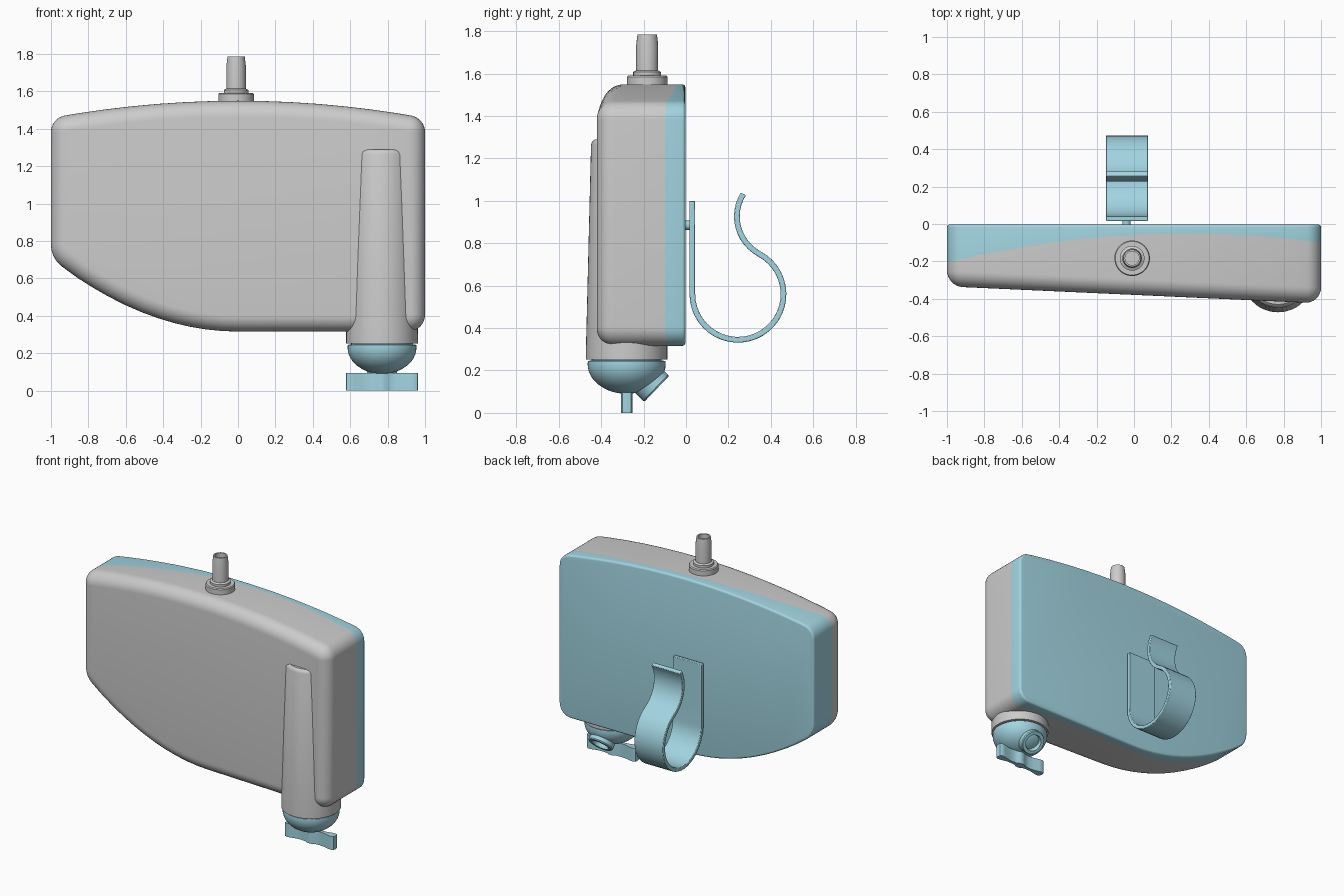
import bpy, bmesh, math
from mathutils import Vector, Matrix

if "Cube" in bpy.data.objects:
    bpy.data.objects.remove(bpy.data.objects["Cube"])

teal = bpy.data.materials.new("teal")
teal.diffuse_color = (0.36, 0.66, 0.75, 1)
teal.use_nodes = True
teal.node_tree.nodes["Principled BSDF"].inputs["Base Color"].default_value = teal.diffuse_color


def finish(name, bm, mat=None, angle=35):
    bmesh.ops.remove_doubles(bm, verts=bm.verts, dist=1e-5)
    bmesh.ops.recalc_face_normals(bm, faces=bm.faces)
    me = bpy.data.meshes.new(name)
    bm.to_mesh(me)
    bm.free()
    ob = bpy.data.objects.new(name, me)
    bpy.context.collection.objects.link(ob)
    if mat:
        me.materials.append(mat)
    bpy.ops.object.select_all(action='DESELECT')
    ob.select_set(True)
    bpy.context.view_layer.objects.active = ob
    bpy.ops.object.shade_smooth_by_angle(angle=math.radians(angle))
    return ob


def loft(name, rings, mat=None, cap_start=False, cap_end=False):
    bm = bmesh.new()
    vr = [[bm.verts.new(p) for p in ring] for ring in rings]
    for a, b in zip(vr, vr[1:]):
        for i in range(len(a)):
            j = (i + 1) % len(a)
            bm.faces.new((a[i], a[j], b[j], b[i]))
    if cap_start:
        bm.faces.new(vr[0])
    if cap_end:
        bm.faces.new(vr[-1])
    return finish(name, bm, mat)


def lathe(name, profile, origin, axis=(0, 0, 1), mat=None, n=48):
    """Spin (radius, height) points around an axis."""
    m = Matrix.Translation(origin) @ Vector(axis).to_track_quat('Z', 'Y').to_matrix().to_4x4()
    rings = [[m @ Vector((r * math.cos(2 * math.pi * i / n), r * math.sin(2 * math.pi * i / n), h))
              for i in range(n)] for r, h in profile]
    return loft(name, rings, mat, True, True)


def fillet(a, c, b, r, n=8):
    """Points of an arc of radius r rounding corner c between a and b."""
    u, v = (a - c).normalized(), (b - c).normalized()
    half = u.angle(v) / 2
    mid = c + (u + v).normalized() * (r / math.sin(half))
    p, q = c + u * (r / math.tan(half)) - mid, c + v * (r / math.tan(half)) - mid
    w = p.angle(q)
    return [mid + (p * math.sin(w * (1 - k / n)) + q * math.sin(w * k / n)) / math.sin(w)
            for k in range(n + 1)]


# Body outline in x-z: bowed top, sweeping lower left side
def top(x):
    return 1.55 - 0.092 * x * x


def low(x):
    return 0.316 + (0.39 * x * x if x < 0 else 0)


raw = []
for i in range(-6, 7):
    raw.append((i / 7, top(i / 7), 0))
raw += [(1, top(1), 0.09), (1, low(1), 0.09)]
raw += [(0.5, low(0.5), 0)]
raw += [(-0.86 * i / 10, low(-0.86 * i / 10), 0) for i in range(11)]
raw += [(-1, low(-1), 0.15), (-1, top(-1), 0.09)]
outline = []
for i, (x, z, r) in enumerate(raw):
    c = Vector((x, z))
    a, b = Vector(raw[i - 1][:2]), Vector(raw[(i + 1) % len(raw)][:2])
    outline += fillet(a, c, b, r) if r else [c]
normals = []
for i, p in enumerate(outline):
    a = (p - outline[i - 1]).normalized()
    b = (outline[(i + 1) % len(outline)] - p).normalized()
    t = (a + b).normalized()
    normals.append(Vector((t.y, -t.x)))       # inward for a clockwise outline


def ring(inset, depth):
    pts = [p + n * inset for p, n in zip(outline, normals)]
    return [(p.x, depth(p.x), p.y) for p in pts]


def split(x):
    return -0.05 - 0.0946 * (x - 0.28) ** 2


def front(x):
    return -0.379 - 0.0455 * x


BACK, R = -0.003, 0.085
# Back cover, ending on the curved parting line
back = [ring(0.015 * (1 - math.sin(t)), lambda x, t=t: BACK - 0.015 * (1 - math.cos(t)))
        for t in (0, math.pi / 8, math.pi / 4, 3 * math.pi / 8, math.pi / 2)]
loft("back_cover", back + [ring(0, split)], teal, cap_start=True)

# Front housing with rounded front edge
rounded = []
for k in range(9):
    t = k / 8 * math.pi / 2
    rounded.append(ring(R * (1 - math.cos(t)),
                        lambda x, t=t: front(x) + R * (1 - math.sin(t))))
loft("front_housing", [ring(0, split)] + rounded, cap_end=True)

# Tapered valve column bulging from the front
VX, VY = 0.77, -0.28
lathe("valve_column", [(0.15, 0.252), (0.192, 0.252), (0.192, 0.30), (0.168, 1.265),
                       (0.163, 1.28), (0.15, 1.29), (0.0001, 1.295)], (VX, VY, 0))

# Valve dome with a thin rim
dome = [(0.15, 0.262), (0.165, 0.262), (0.165, 0.247), (0.183, 0.245), (0.184, 0.23)]
for k in range(1, 13):
    t = k / 12 * math.pi / 2
    dome.append((max(0.184 * math.cos(t), 0.0005), 0.23 - 0.14 * math.sin(t)))
lathe("valve_dome", dome, (VX, VY, 0), mat=teal)

# Angled outlet with hollow end
lathe("outlet", [(0.085, 0.05), (0.085, 0.19), (0.08, 0.197), (0.058, 0.197),
                 (0.054, 0.19), (0.054, 0.12)], (VX, VY, 0.25), (0, 0.72, -0.69), teal)

# Wing handle: waisted plan outline around a central hub
half = [(0.0, 0.027), (0.02, 0.025), (0.035, 0.014), (0.07, 0.011), (0.11, 0.014),
        (0.15, 0.024), (0.175, 0.027), (0.19, 0.02), (0.193, 0.0)]
plan = half + [(x, -y) for x, y in half[-2::-1]]
plan += [(-x, -y) for x, y in half[1:]] + [(-x, y) for x, y in half[-2:0:-1]]
loft("wing_handle", [[(VX + x, VY + y, z) for x, y in plan] for z in (0, 0.095)],
     teal, True, True)
lathe("handle_stem", [(0.027, 0.0), (0.027, 0.13)], (VX, VY, 0), mat=teal, n=24)

# Hollow top connector with stepped flange
lathe("top_connector", [(0.095, 1.50), (0.095, 1.585), (0.09, 1.592), (0.066, 1.592),
                        (0.066, 1.608), (0.052, 1.615), (0.052, 1.735), (0.046, 1.786),
                        (0.037, 1.786), (0.037, 1.60)], (-0.01, -0.183, 0))

# Spring clip: strip following a y-z path
path = [Vector((0.03, 1.0)), Vector((0.03, 0.85)), Vector((0.03, 0.7))]
path += [Vector((0.245 + 0.215 * math.cos(t), 0.56 + 0.215 * math.sin(t)))
         for t in (math.radians(180 + 242 * k / 28) for k in range(29))]
path += [Vector((0.44 + 0.2 * math.cos(t), 0.927 + 0.2 * math.sin(t)))
         for t in (math.radians(242 - 94 * k / 12) for k in range(1, 13))]
strip = []
for i, p in enumerate(path):
    t = (path[min(i + 1, len(path) - 1)] - path[max(i - 1, 0)]).normalized()
    n = Vector((t.y, -t.x)) * 0.0135
    strip.append([(x, p.x + s * n.x, p.y + s * n.y)
                  for x, s in ((-0.15, -1), (0.075, -1), (0.075, 1), (-0.15, 1))])
clip = loft("belt_clip", strip, teal, True, True)
bev = clip.modifiers.new("edges", 'BEVEL')
bev.width, bev.segments, bev.limit_method = 0.004, 2, 'ANGLE'
bev.angle_limit = math.radians(50)

# Pin joining the clip to the back cover
lathe("clip_pin", [(0.022, -0.02), (0.022, 0.03)], (-0.04, 0, 0.885), (0, 1, 0), teal, 24)
